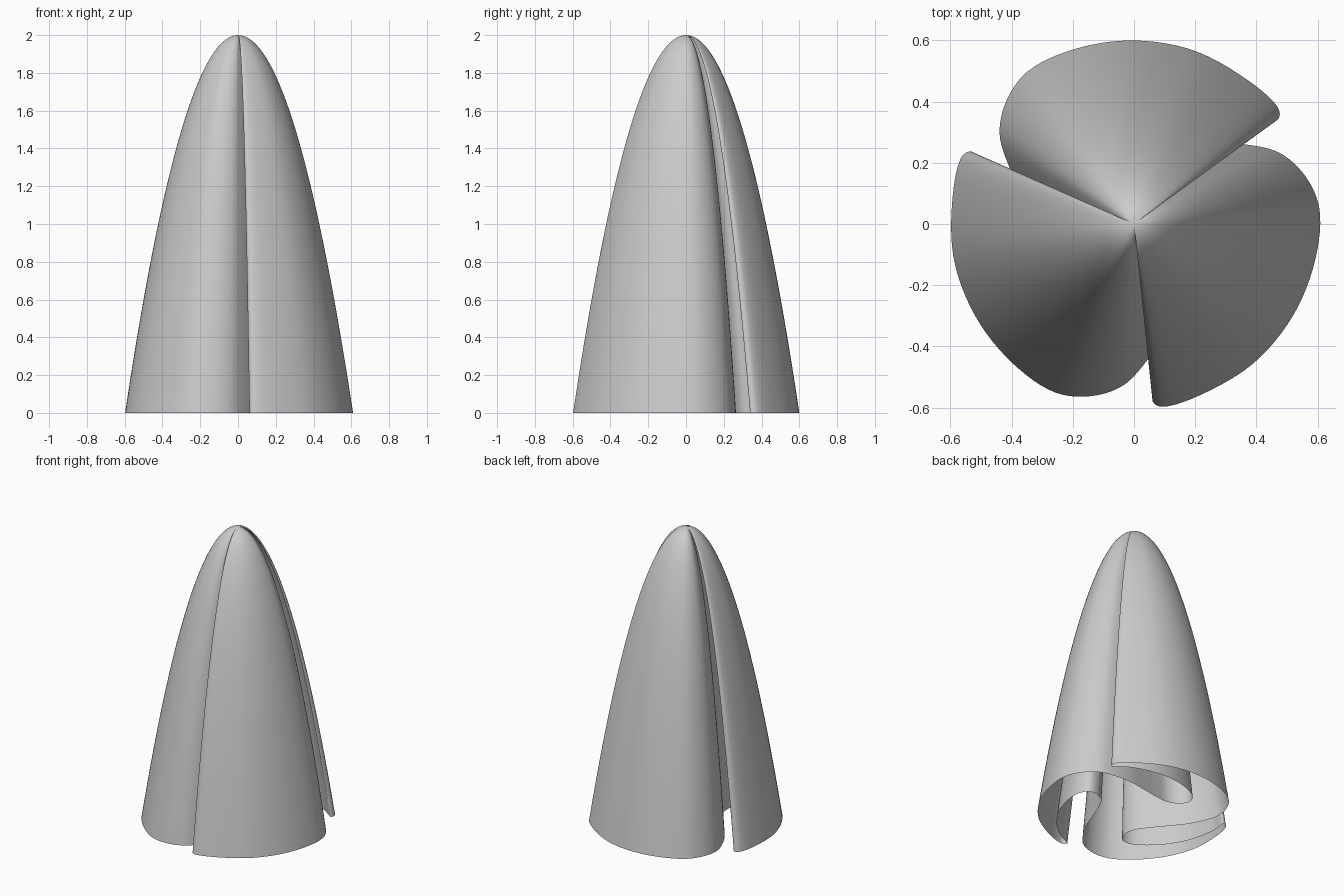
import bpy, bmesh, math
from mathutils import Vector

if "Cube" in bpy.data.objects:
    bpy.data.objects.remove(bpy.data.objects["Cube"], do_unlink=True)

HEIGHT = 2.0
TIP_ANGLE = 36      # direction of the first lobe's free fold, degrees
STEPS = 6           # spline subdivisions per profile point
RINGS = 36

# One pleat of the cross-section as (angle, radius): the outer lobe,
# the plunge inward, the rounded pocket end, and the return to the next fold
PLEAT = [(0, .578), (.8, .595), (3, .605), (12, .602), (34, .6), (54, .6),
         (73, .604), (89, .608), (100, .58), (110, .53), (119, .452),
         (131, .36), (150, .265), (175, .225), (196, .24), (206, .305),
         (205, .37), (195, .415), (170, .455), (149, .50), (130, .55),
         (122, .568)]


def polar(angle, radius):
    a = math.radians(angle)
    return Vector((radius * math.cos(a), radius * math.sin(a)))


def closed_spline(points, steps):
    """Centripetal Catmull-Rom through a closed loop of points."""
    out, n = [], len(points)
    for i in range(n):
        p = [points[(i + k) % n] for k in (-1, 0, 1, 2)]
        t = [0.0]
        for a, b in zip(p, p[1:]):
            t.append(t[-1] + math.sqrt((b - a).length))
        for s in range(steps):
            u = t[1] + (t[2] - t[1]) * s / steps

            def mix(a, b, i0, i1):
                return a + (b - a) * ((u - t[i0]) / (t[i1] - t[i0]))
            a1, a2, a3 = (mix(p[k], p[k + 1], k, k + 1) for k in range(3))
            out.append(mix(mix(a1, a2, 0, 2), mix(a2, a3, 1, 3), 1, 2))
    return out


# Three pleats make the whole cross-section
section = closed_spline([polar(TIP_ANGLE + 120 * k + a, r)
                         for k in range(3) for a, r in PLEAT], STEPS)

# Shrink the section up a paraboloid to a single apex
bm = bmesh.new()
rings = []
for i in range(RINGS):
    s = 1 - i / RINGS
    z = HEIGHT * (1 - s * s)
    rings.append([bm.verts.new((p.x * s, p.y * s, z)) for p in section])
apex = bm.verts.new((0, 0, HEIGHT))
count = len(section)
for j in range(count):
    k = (j + 1) % count
    for low, high in zip(rings, rings[1:]):
        bm.faces.new((low[j], low[k], high[k], high[j]))
    bm.faces.new((rings[-1][j], rings[-1][k], apex))
for f in bm.faces:
    f.smooth = True

mesh = bpy.data.meshes.new("pleated_dome")
bm.to_mesh(mesh)
bm.free()
dome = bpy.data.objects.new("pleated_dome", mesh)
bpy.context.collection.objects.link(dome)

# Plain grey surface
grey = bpy.data.materials.new("light_grey")
grey.use_nodes = True
color = (.6, .6, .6, 1)
grey.diffuse_color = color
grey.node_tree.nodes["Principled BSDF"].inputs["Base Color"].default_value = color
mesh.materials.append(grey)
